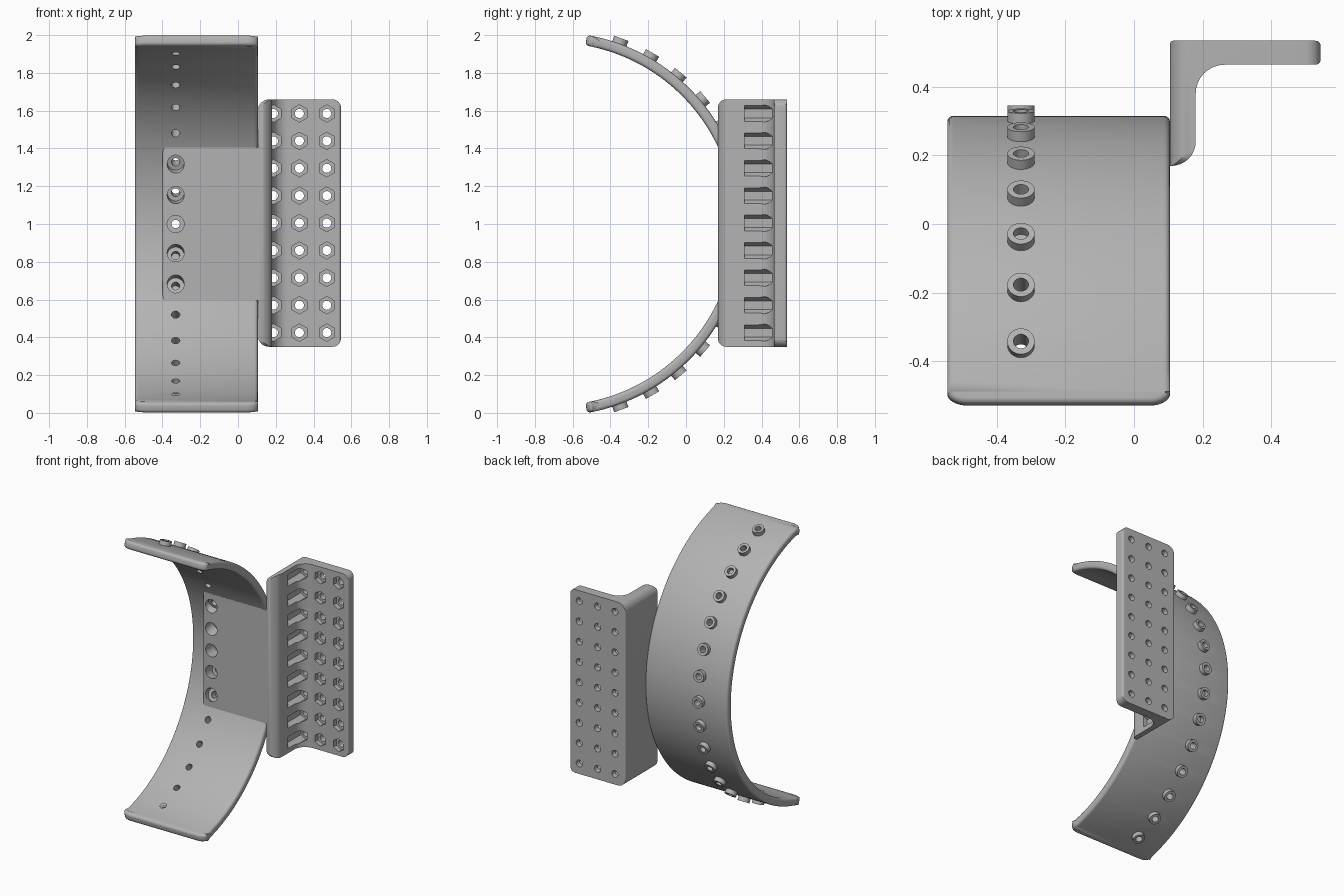
import bpy, bmesh
from math import sin, cos, tan, pi, radians
from mathutils import Vector, Matrix

old = bpy.data.objects.get("Cube")
if old:
    bpy.data.objects.remove(old, do_unlink=True)

grey = bpy.data.materials.new("light_grey_plastic")
grey.use_nodes = True
grey.diffuse_color = (0.45, 0.45, 0.45, 1)
for node in grey.node_tree.nodes:
    if node.type == 'BSDF_PRINCIPLED':
        node.inputs["Base Color"].default_value = grey.diffuse_color

# Arc of the band lies in the y-z plane around this centre
CY, CZ = -0.70, 1.0
R_IN, R_OUT = 0.96, 1.016
HOLE_X = -0.33
ANGLES = [radians(10 * i) for i in range(-7, 8)]


def arc(r, a0, a1, n):
    """Points along an arc of the band."""
    steps = [a0 + (a1 - a0) * i / n for i in range(n + 1)]
    return [(CY + r * cos(a), CZ + r * sin(a)) for a in steps]


def rounded(corners, n=8):
    """Polygon from (x, y, radius) corners, with filleted corners."""
    pts = []
    for i, (x, y, r) in enumerate(corners):
        p = Vector((x, y))
        if r == 0:
            pts.append(p)
            continue
        u = (Vector(corners[i - 1][:2]) - p).normalized()
        v = (Vector(corners[(i + 1) % len(corners)][:2]) - p).normalized()
        half = u.angle(v) / 2
        c = p + (u + v).normalized() * r / sin(half)
        d0 = p + u * r / tan(half) - c
        turn = d0.angle_signed(p + v * r / tan(half) - c)
        for k in range(n + 1):
            pts.append(c + Matrix.Rotation(-turn * k / n, 2) @ d0)
    return pts


def finish(name, bm):
    bmesh.ops.recalc_face_normals(bm, faces=bm.faces[:])
    me = bpy.data.meshes.new(name)
    bm.to_mesh(me)
    bm.free()
    me.materials.append(grey)
    ob = bpy.data.objects.new(name, me)
    bpy.context.collection.objects.link(ob)
    return ob


def prism(pts, axis, lo, hi):
    """Extrude a 2D outline along one axis."""
    place = {'x': lambda a, b, h: (h, a, b),
             'y': lambda a, b, h: (a, h, b),
             'z': lambda a, b, h: (a, b, h)}[axis]
    bm = bmesh.new()
    low = [bm.verts.new(place(p[0], p[1], lo)) for p in pts]
    top = [bm.verts.new(place(p[0], p[1], hi)) for p in pts]
    bm.faces.new(low)
    bm.faces.new(top[::-1])
    for i in range(len(pts)):
        bm.faces.new((low[i - 1], low[i], top[i], top[i - 1]))
    bmesh.ops.recalc_face_normals(bm, faces=bm.faces[:])
    return bm


def rod(bm, start, end, radius, sides, spin=0):
    """Add a closed cylinder between two points."""
    start, end = Vector(start), Vector(end)
    axis = end - start
    mat = (Matrix.Translation((start + end) / 2)
           @ axis.to_track_quat('Z', 'X').to_matrix().to_4x4()
           @ Matrix.Rotation(spin, 4, 'Z'))
    bmesh.ops.create_cone(bm, cap_ends=True, segments=sides, radius1=radius,
                          radius2=radius, depth=axis.length, matrix=mat)


def radial_rods(name, r0, r1, radius, angles=ANGLES):
    bm = bmesh.new()
    for a in angles:
        ends = [(HOLE_X, CY + r * cos(a), CZ + r * sin(a)) for r in (r0, r1)]
        rod(bm, *ends, radius, 32)
    return finish(name, bm)


def boolean(ob, cutter, op='DIFFERENCE'):
    mod = ob.modifiers.new("cut", 'BOOLEAN')
    mod.operation, mod.object, mod.solver = op, cutter, 'EXACT'
    bpy.context.view_layer.update()
    deps = bpy.context.evaluated_depsgraph_get()
    me = bpy.data.meshes.new_from_object(ob.evaluated_get(deps))
    ob.modifiers.clear()
    ob.data = me


# Curved band with rounded end corners and softened rims
END = radians(80)
bm = prism(arc(R_OUT, -END, END, 80) + arc(R_IN, END, -END, 80), 'x', -0.545, 0.105)
tips = [e for e in bm.edges if e.calc_length() < 0.1
        and abs(e.verts[0].co.x - e.verts[1].co.x) < 0.001
        and all(v.co.y < -0.515 for v in e.verts)
        and abs(e.verts[0].co.z - e.verts[1].co.z) > 0.045]
bmesh.ops.bevel(bm, geom=tips, offset=0.06, segments=8, profile=0.5, affect='EDGES')
rims = [e for e in bm.edges if e.is_manifold and e.calc_face_angle() > radians(40)]
bmesh.ops.bevel(bm, geom=rims, offset=0.018, segments=4, profile=0.5, affect='EDGES')
band = finish("curved_band", bm)

# Flat pad filling the middle of the band's inside
bm = prism(arc(0.98, -0.433, 0.433, 24) + [(0.17, 1.405), (0.17, 0.595)],
           'x', -0.40, 0.115)
front_edge = [e for e in bm.edges
              if all(v.co.x < -0.39 and v.co.y < 0.171 for v in e.verts)]
bmesh.ops.bevel(bm, geom=front_edge, offset=0.018, segments=4, profile=0.5, affect='EDGES')
pad = finish("flat_pad", bm)

# Row of round bosses on the outside
bosses = radial_rods("band_bosses", 0.99, 1.046, 0.04)

# Radial holes, wider where they pass through the pad
holes = radial_rods("hole_cutter", 0.80, 1.10, 0.022)
bores = radial_rods("bore_cutter", 0.80, 0.963, 0.045, ANGLES[5:10])
boolean(pad, bores)
for part in (band, pad, bosses):
    boolean(part, holes)

# Angled bracket: a leg beside the band and a wide flange behind
Z0, Z1 = 0.35, 1.66
bracket = finish("angled_bracket", prism(rounded([
    (0.105, 0.17, 0), (0.18, 0.17, 0.07), (0.18, 0.465, 0.085),
    (0.545, 0.465, 0.015), (0.545, 0.535, 0.015), (0.105, 0.535, 0.01)]), 'z', Z0, Z1))
front_shape = finish("front_shape", prism(rounded([
    (0.105, Z0, 0.06), (0.545, Z0, 0.045), (0.545, Z1, 0.045), (0.105, Z1, 0.06)]),
    'y', 0, 0.7))
side_shape = finish("side_shape", prism(rounded([
    (0.169, Z0, 0.045), (0.54, Z0, 0), (0.54, Z1, 0), (0.169, Z1, 0.045)]),
    'x', 0, 0.7))
boolean(bracket, front_shape, 'INTERSECT')
boolean(bracket, side_shape, 'INTERSECT')

# Grid of hexagonal nut pockets with bolt holes
pockets, bolts = bmesh.new(), bmesh.new()
for x in (0.188, 0.325, 0.47):
    for row in range(-4, 5):
        z = 1.005 + 0.145 * row
        corner = Vector((0, 0, 1))
        hexagon = [(x + 0.046 * sin(k * pi / 3), z + 0.046 * cos(k * pi / 3))
                   for k in range(6)]
        piece = prism(hexagon, 'y', 0.31, 0.497)
        tmp = bpy.data.meshes.new("pocket")
        piece.to_mesh(tmp)
        piece.free()
        pockets.from_mesh(tmp)
        bpy.data.meshes.remove(tmp)
        rod(bolts, (x, 0.45, z), (x, 0.60, z), 0.024, 24)
pocket_cutter = finish("pocket_cutter", pockets)
bolt_cutter = finish("bolt_cutter", bolts)
boolean(bracket, pocket_cutter)
boolean(bracket, bolt_cutter)

# Remove cutters and smooth the curved faces
for ob in (holes, bores, front_shape, side_shape, pocket_cutter, bolt_cutter):
    bpy.data.objects.remove(ob, do_unlink=True)
bpy.ops.object.select_all(action='DESELECT')
for ob in (band, pad, bosses, bracket):
    ob.select_set(True)
bpy.context.view_layer.objects.active = band
bpy.ops.object.shade_smooth_by_angle(angle=radians(30))
